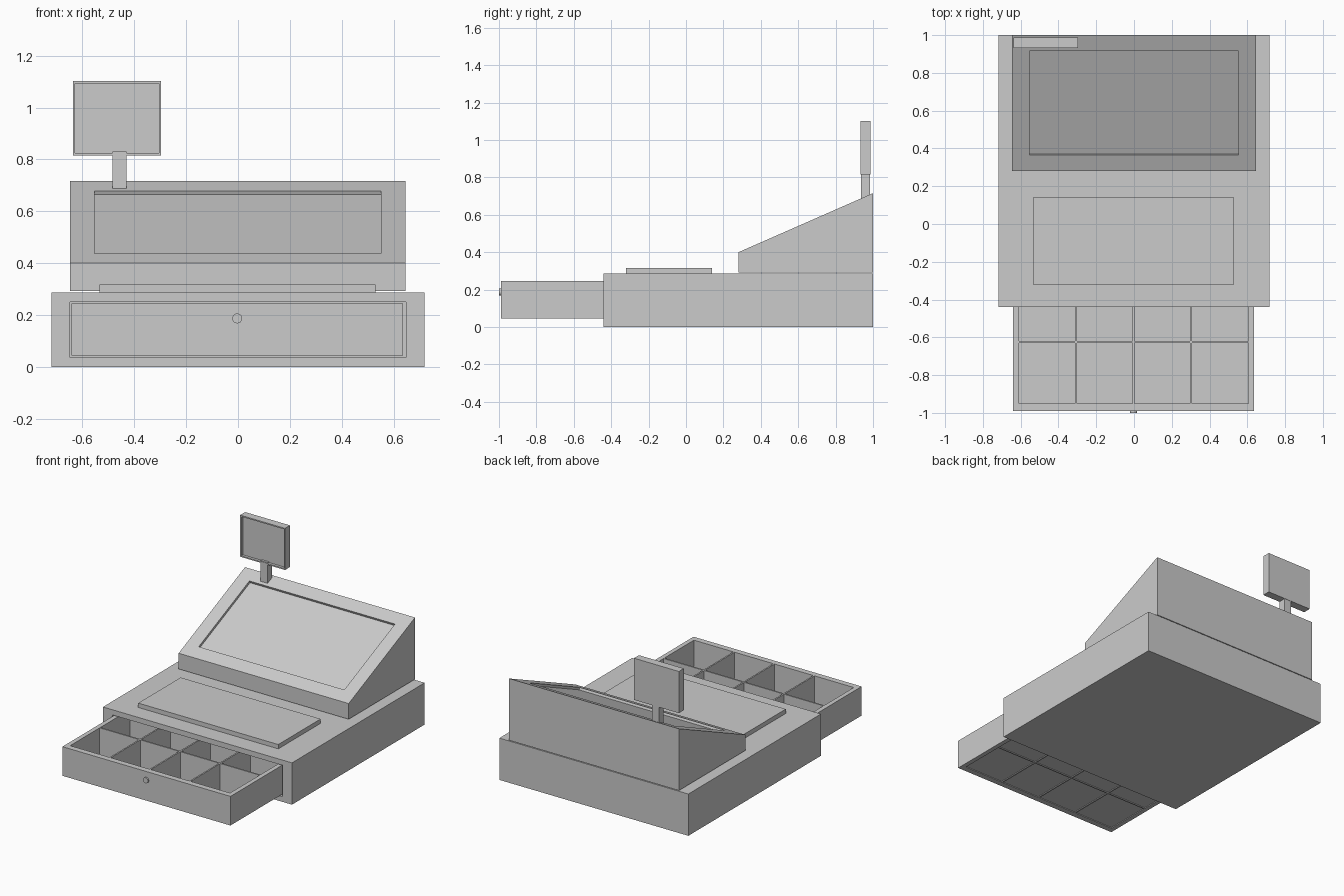
import bpy, bmesh
from mathutils import Vector

if "Cube" in bpy.data.objects:
    bpy.data.objects.remove(bpy.data.objects["Cube"])


def finish(name, bm):
    bmesh.ops.recalc_face_normals(bm, faces=bm.faces)
    mesh = bpy.data.meshes.new(name)
    bm.to_mesh(mesh)
    bm.free()
    obj = bpy.data.objects.new(name, mesh)
    bpy.context.collection.objects.link(obj)
    return obj


def prism_bm(profile, x0, x1):
    """Extrude a (y, z) profile along x."""
    bm = bmesh.new()
    face = bm.faces.new([bm.verts.new((x0, y, z)) for y, z in profile])
    ext = bmesh.ops.extrude_face_region(bm, geom=[face])
    verts = [g for g in ext["geom"] if isinstance(g, bmesh.types.BMVert)]
    bmesh.ops.translate(bm, verts=verts, vec=(x1 - x0, 0, 0))
    bmesh.ops.recalc_face_normals(bm, faces=bm.faces)
    return bm


def box_bm(x, y, z):
    return prism_bm([(y[0], z[0]), (y[1], z[0]), (y[1], z[1]), (y[0], z[1])], *x)


def box(name, x, y, z):
    return finish(name, box_bm(x, y, z))


def sink(bm, direction, sx, sv, depth):
    """Sink a panel into the face pointing along direction; sx/sv scale the opening."""
    bm.normal_update()
    d = Vector(direction)
    face = max(bm.faces, key=lambda f: f.normal.dot(d))
    n, c = face.normal.copy(), face.calc_center_median()
    bmesh.ops.inset_individual(bm, faces=[face], thickness=0.0)
    corners = {}
    for v in face.verts:
        p = v.co - c
        corners[v] = c + Vector((p.x * sx, p.y * sv, p.z * sv))
    for v, co in corners.items():
        v.co = co
    bmesh.ops.inset_individual(bm, faces=[face], thickness=0.0)
    bmesh.ops.translate(bm, verts=list(face.verts), vec=-n * depth)


# Base housing with drawer opening
bm = box_bm((-0.718, 0.718), (-0.44, 1.0), (0, 0.287))
sink(bm, (0, -1, 0), 0.647 / 0.718, 0.215 / 0.287, 0.9)
finish("base_housing", bm)

# Keypad slab
box("keypad", (-0.534, 0.53), (-0.32, 0.14), (0.28, 0.317))

# Sloped console with recessed screen
bm = prism_bm([(0.28, 0.292), (1.0, 0.292), (1.0, 0.716), (0.28, 0.4)], -0.647, 0.645)
sink(bm, (0, -0.4, 0.9), 0.553 / 0.646, 0.55 / 0.72, 0.016)
finish("console", bm)

# Customer display on a post
box("display_post", (-0.483, -0.43), (0.935, 0.985), (0.64, 0.83))
bm = box_bm((-0.637, -0.296), (0.933, 0.987), (0.816, 1.102))
sink(bm, (0, -1, 0), 0.95, 0.94, 0.018)
finish("customer_display", bm)

# Open cash drawer: walls, floor and dividers
X0, X1, Y0, Y1 = -0.641, 0.636, -0.99, -0.26
Z = (0.045, 0.245)
inner_x, inner_y = (-0.61, 0.605), (-0.95, -0.30)
box("drawer_front", (X0, X1), (Y0, inner_y[0]), Z)
box("drawer_back", (X0, X1), (inner_y[1], Y1), Z)
box("drawer_side_left", (X0, inner_x[0]), inner_y, Z)
box("drawer_side_right", (inner_x[1], X1), inner_y, Z)
box("drawer_floor", inner_x, inner_y, (0.05, 0.06))
T = 0.005
for i in range(1, 4):
    x = inner_x[0] + (inner_x[1] - inner_x[0]) * i / 4
    box(f"drawer_divider_{i}", (x - T, x + T), inner_y, Z)
box("drawer_cross_divider", inner_x, (-0.625 - T, -0.625 + T), Z)

# Drawer lock
bpy.ops.mesh.primitive_cylinder_add(vertices=24, radius=0.019, depth=0.03,
                                    location=(-0.003, -0.985, 0.187),
                                    rotation=(1.5708, 0, 0))
bpy.context.object.name = "drawer_lock"
bpy.ops.object.shade_smooth_by_angle()
